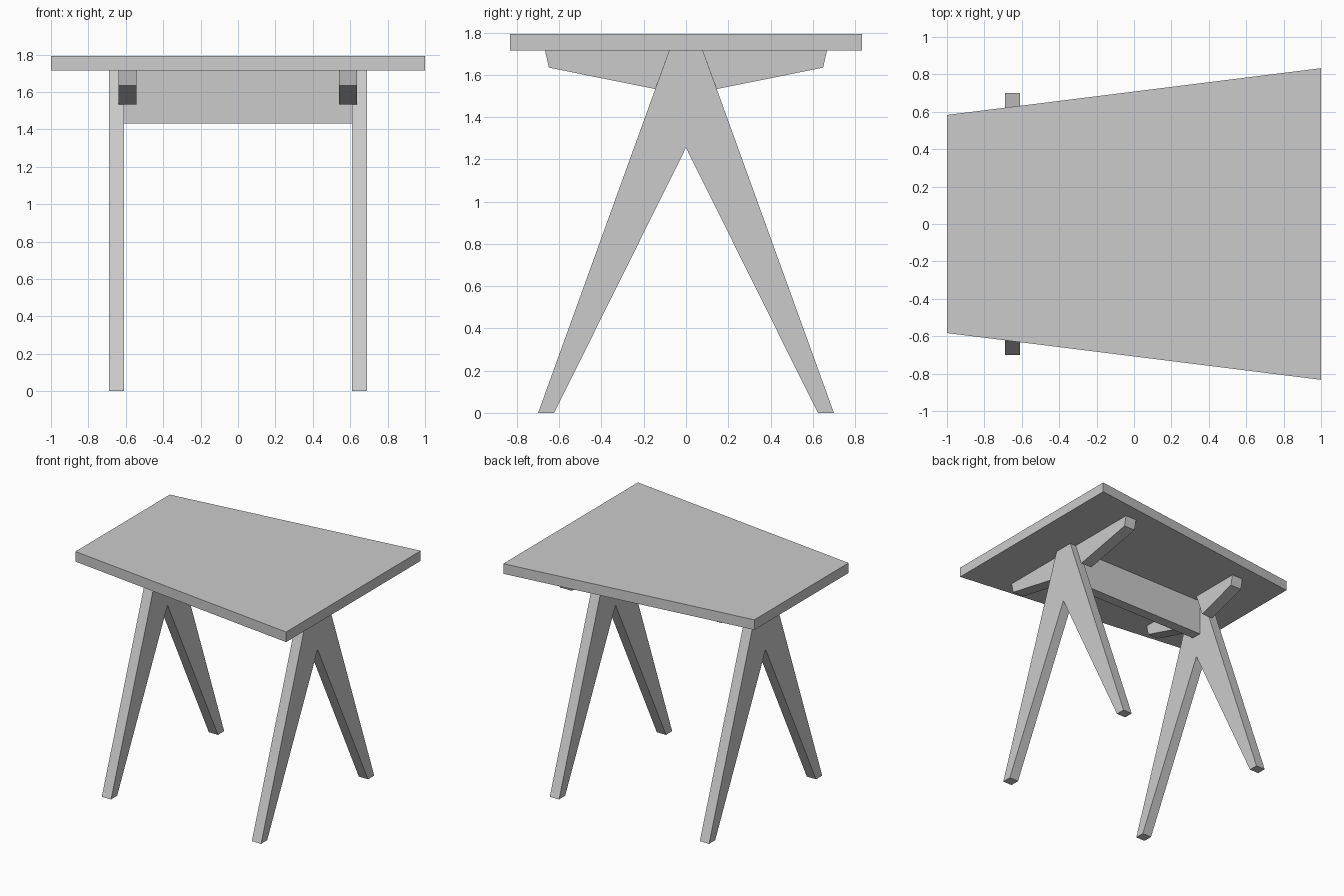
import bpy, bmesh
from mathutils import Vector

if "Cube" in bpy.data.objects:
    bpy.data.objects.remove(bpy.data.objects["Cube"])


def prism(name, points, direction):
    """Extrude a planar outline along a direction into a closed solid."""
    bm = bmesh.new()
    face = bm.faces.new([bm.verts.new(p) for p in points])
    result = bmesh.ops.extrude_face_region(bm, geom=[face], use_keep_orig=True)
    moved = [g for g in result["geom"] if isinstance(g, bmesh.types.BMVert)]
    bmesh.ops.translate(bm, verts=moved, vec=Vector(direction))
    bmesh.ops.recalc_face_normals(bm, faces=bm.faces)
    mesh = bpy.data.meshes.new(name)
    bm.to_mesh(mesh)
    bm.free()
    obj = bpy.data.objects.new(name, mesh)
    bpy.context.collection.objects.link(obj)
    return obj


TOP, UNDER = 1.793, 1.714

# Tapered table top
prism("table_top",
      [(-1, -0.583, UNDER), (1, -0.833, UNDER), (1, 0.833, UNDER), (-1, 0.583, UNDER)],
      (0, 0, TOP - UNDER))

# Beam joining the two leg frames
prism("cross_beam",
      [(-0.61, -0.041, 1.432), (0.61, -0.041, 1.432), (0.61, 0.041, 1.432), (-0.61, 0.041, 1.432)],
      (0, 0, UNDER - 1.432))

# A-shaped leg outline as (y, z)
half_leg = [(0.08, UNDER), (0.70, 0), (0.624, 0)]
leg = half_leg + [(0, 1.255)] + [(-y, z) for y, z in reversed(half_leg)]

for side, x_leg, x_arm, reach in (("left", -0.69, -0.64, 0.50), ("right", 0.61, 0.54, 0.667)):
    prism(side + "_leg_frame", [(x_leg, y, z) for y, z in leg], (0.08, 0, 0))

    # Support arms start at the slanted leg edge and taper towards the tip
    arm = [(0.08, UNDER), (reach, UNDER), (reach - 0.018, 1.634), (0.146, 1.533)]
    for end, s in (("front", -1), ("back", 1)):
        prism(f"{side}_{end}_support_arm", [(x_arm, s * y, z) for y, z in arm], (0.097, 0, 0))
